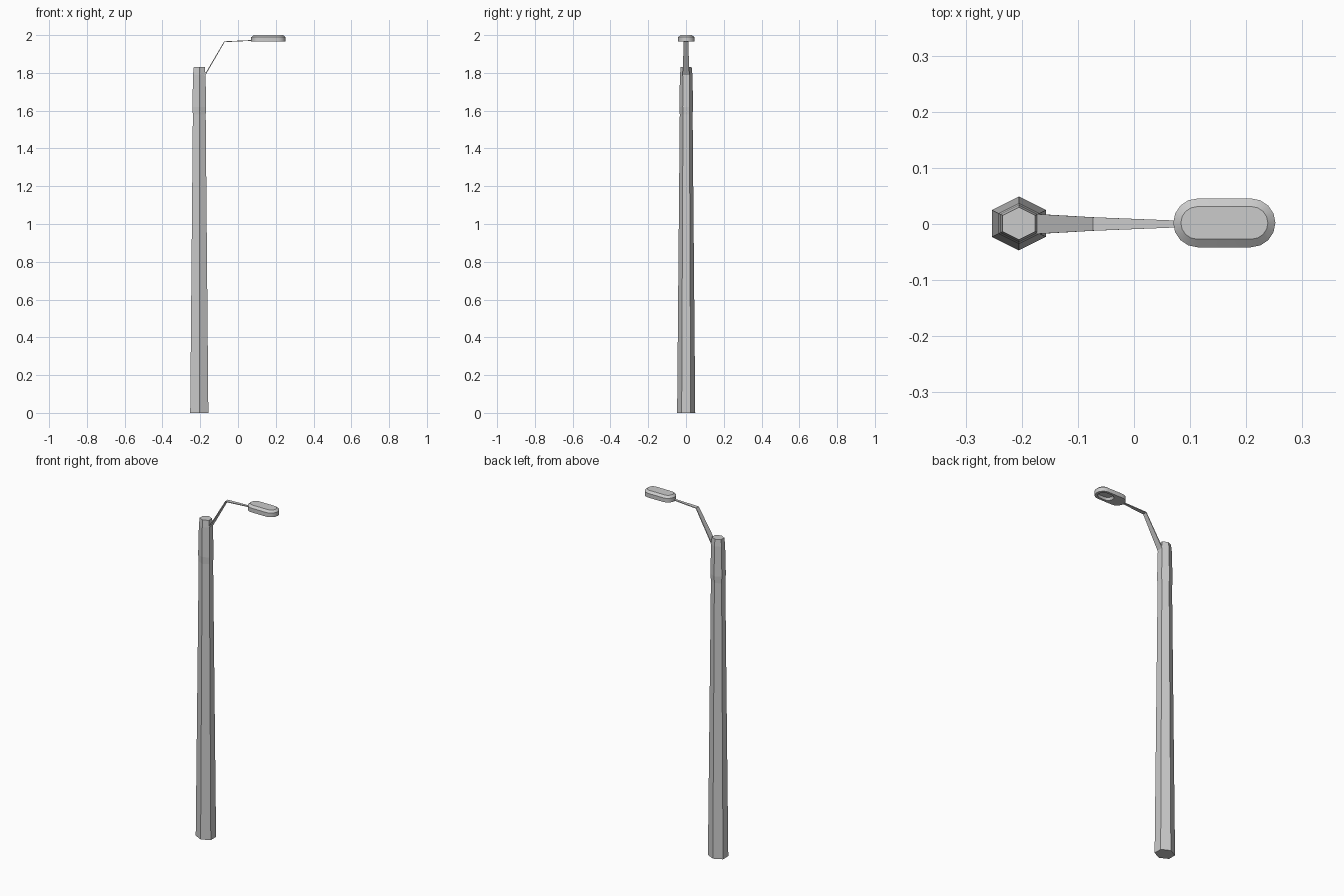
import bpy, bmesh
from math import sin, cos, pi

if "Cube" in bpy.data.objects:
    bpy.data.objects.remove(bpy.data.objects["Cube"])


def loft(name, rings):
    """Bridge equal-sized closed rings and cap both ends."""
    bm = bmesh.new()
    loops = [[bm.verts.new(p) for p in ring] for ring in rings]
    n = len(loops[0])
    for a, b in zip(loops, loops[1:]):
        for i in range(n):
            j = (i + 1) % n
            bm.faces.new((a[i], a[j], b[j], b[i]))
    bm.faces.new(loops[0][::-1])
    bm.faces.new(loops[-1])
    bmesh.ops.recalc_face_normals(bm, faces=bm.faces)
    mesh = bpy.data.meshes.new(name)
    bm.to_mesh(mesh)
    bm.free()
    obj = bpy.data.objects.new(name, mesh)
    bpy.context.collection.objects.link(obj)
    return obj


def hexagon(r, z):
    # corners point along y, slightly widened in x
    return [(-0.205 + 1.155 * r * sin(k * pi / 3), 0.001 + r * cos(k * pi / 3), z)
            for k in range(6)]


def stadium(cx, half, r, z, seg=8):
    pts = []
    for side, start in ((1, -pi / 2), (-1, pi / 2)):
        for k in range(seg + 1):
            a = start + pi * k / seg
            pts.append((cx + side * half + r * cos(a), 0.002 + r * sin(a), z))
    return pts


# Tapered six-sided pole with a faint collar near the top
loft("pole", [hexagon(r, z) for r, z in
              ((0.048, 0), (0.034, 1.58), (0.0365, 1.62), (0.033, 1.79), (0.029, 1.83))])

# Thin bent arm, narrowing toward the lamp
arm = []
for x, z, w, dx in ((-0.177, 1.785, 0.018, 0.002), (-0.072, 1.965, 0.012, 0.001),
                    (0.08, 1.972, 0.006, 0)):
    arm.append([(x - dx, -w, z + 0.002), (x - dx, w, z + 0.002),
                (x + dx, w, z - 0.002), (x + dx, -w, z - 0.002)])
loft("arm", arm)

# Lamp head: recessed light opening, side wall, chamfered top
lamp = loft("lamp_head", [
    stadium(0.19, 0.014, 0.024, 1.978),
    stadium(0.19, 0.016, 0.030, 1.965),
    stadium(0.161, 0.0475, 0.0435, 1.965),
    stadium(0.161, 0.0475, 0.0435, 1.989),
    stadium(0.161, 0.0485, 0.029, 2.0)])
bpy.context.view_layer.objects.active = lamp
lamp.select_set(True)
bpy.ops.object.shade_smooth_by_angle()
